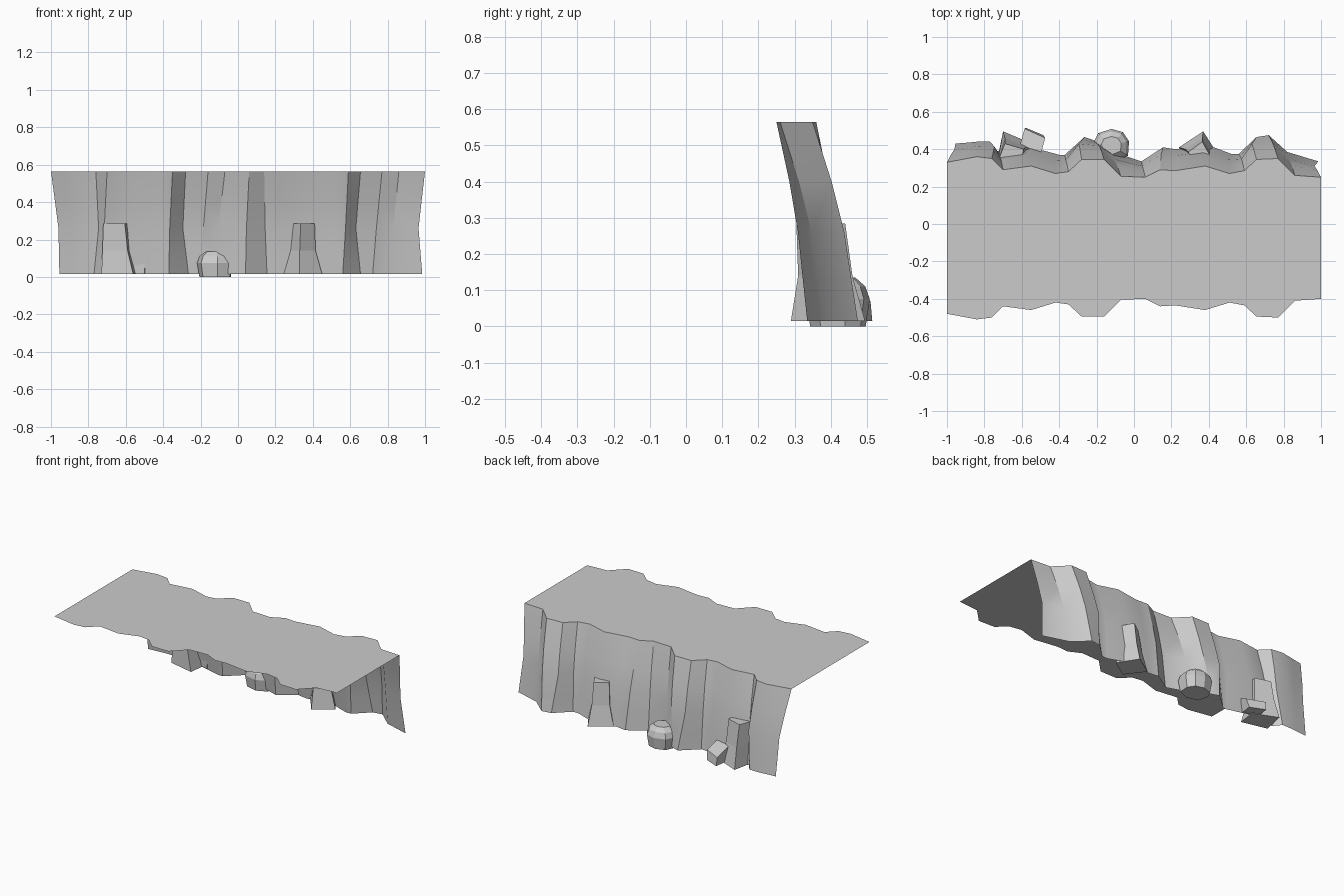
import bpy, math

TOP_Z = 0.565

# Cliff columns: x and y at the rim, x at mid height, x and y at the foot
COLUMNS = [
    (-1.00, 0.33, -0.96, -0.955, 0.43), (-0.92, 0.345, -0.89, -0.89, 0.435),
    (-0.84, 0.36, -0.83, -0.84, 0.44), (-0.76, 0.35, -0.745, -0.77, 0.44),
    (-0.70, 0.29, -0.715, -0.73, 0.39), (-0.55, 0.31, -0.57, -0.55, 0.41),
    (-0.42, 0.27, -0.43, -0.40, 0.37), (-0.35, 0.28, -0.365, -0.37, 0.37),
    (-0.28, 0.345, -0.295, -0.265, 0.465), (-0.16, 0.345, -0.185, -0.22, 0.45),
    (-0.07, 0.255, -0.105, -0.11, 0.385), (0.06, 0.25, 0.045, 0.04, 0.335),
    (0.14, 0.29, 0.145, 0.155, 0.41), (0.22, 0.285, 0.22, 0.22, 0.40),
    (0.38, 0.31, 0.37, 0.40, 0.42), (0.51, 0.27, 0.50, 0.52, 0.375),
    (0.59, 0.285, 0.575, 0.56, 0.375), (0.655, 0.345, 0.63, 0.655, 0.465),
    (0.77, 0.35, 0.74, 0.72, 0.475), (0.86, 0.26, 0.83, 0.82, 0.385),
    (1.00, 0.25, 0.965, 0.985, 0.335),
]
# Height, share of the outward lean
ROWS = [(TOP_Z, 0.0), (0.40, 0.42), (0.26, 0.70), (0.12, 0.87), (0.015, 1.0)]


def make(name, verts, faces, smooth=False):
    mesh = bpy.data.meshes.new(name)
    mesh.from_pydata(verts, [], faces)
    obj = bpy.data.objects.new(name, mesh)
    bpy.context.collection.objects.link(obj)
    if smooth:
        bpy.ops.object.select_all(action='DESELECT')
        obj.select_set(True)
        bpy.context.view_layer.objects.active = obj
        bpy.ops.object.shade_smooth_by_angle(angle=math.radians(30))
    return obj


def rock(name, *rings):
    """Closed faceted stone from stacked rings, listed bottom to top."""
    n = len(rings[0])
    verts = [v for ring in rings for v in ring]
    faces = [tuple(reversed(range(n)))]
    for r in range(len(rings) - 1):
        for i in range(n):
            a, b = r * n + i, r * n + (i + 1) % n
            faces.append((a, b, b + n, a + n))
    faces.append(tuple(range(len(verts) - n, len(verts))))
    return make(name, verts, faces)


def flat(z, *points):
    return [(x, y, z) for x, y in points]


# Plateau: flat sheet, front rim repeats the back rim mirrored
n = len(COLUMNS)
verts = [(c[0], -c[1] - 0.15, TOP_Z) for c in COLUMNS]
verts += [(c[0], c[1], TOP_Z) for c in COLUMNS]
make("plateau_top", verts, [(i, i + 1, n + i + 1, n + i) for i in range(n - 1)])

# Cliff wall: open sheet leaning outwards towards its foot
verts = []
for z, lean in ROWS:
    s = (TOP_Z - z) / (TOP_Z - 0.015)
    for xt, yt, xm, xb, yb in COLUMNS:
        if s < 0.55:
            x = xt + (xm - xt) * s / 0.55
        else:
            x = xm + (xb - xm) * (s - 0.55) / 0.45
        verts.append((x, yt + (yb - yt) * lean, z))
faces = [(r * n + i, r * n + i + 1, (r + 1) * n + i + 1, (r + 1) * n + i)
         for r in range(len(ROWS) - 1) for i in range(n - 1)]
make("cliff_wall", verts, faces, smooth=True)

# Tapered rock pillars half sunk in the wall
rock("rock_pillar_left",
     flat(0.015, (-0.73, 0.35), (-0.56, 0.31), (-0.545, 0.43), (-0.70, 0.495)),
     flat(0.14, (-0.725, 0.355), (-0.59, 0.32), (-0.58, 0.41), (-0.69, 0.46)),
     flat(0.285, (-0.72, 0.355), (-0.605, 0.31), (-0.59, 0.40), (-0.69, 0.43)))
rock("rock_pillar_right",
     flat(0.015, (0.24, 0.41), (0.33, 0.29), (0.45, 0.37), (0.37, 0.495)),
     flat(0.14, (0.275, 0.40), (0.33, 0.31), (0.415, 0.375), (0.365, 0.46)),
     flat(0.285, (0.29, 0.385), (0.335, 0.305), (0.41, 0.36), (0.365, 0.44)))

# Tilted block beside the left pillar
rock("fallen_block",
     [(-0.60, 0.42, 0.02), (-0.50, 0.39, 0.02), (-0.485, 0.475, 0.015), (-0.58, 0.515, 0.015)],
     [(-0.61, 0.42, 0.125), (-0.495, 0.385, 0.115), (-0.475, 0.46, 0.075), (-0.585, 0.51, 0.07)])

# Boulder with a bevelled crown
BASE = [(-0.21, 0.43), (-0.19, 0.36), (-0.11, 0.34), (-0.04, 0.37),
        (-0.035, 0.44), (-0.065, 0.485), (-0.12, 0.50), (-0.185, 0.48)]


def scaled(k, z):
    return [(-0.12 + (x + 0.12) * k, 0.42 + (y - 0.42) * k, z) for x, y in BASE]


rock("boulder", scaled(0.96, 0.0), scaled(1.1, 0.075), scaled(0.95, 0.11), scaled(0.6, 0.135))
